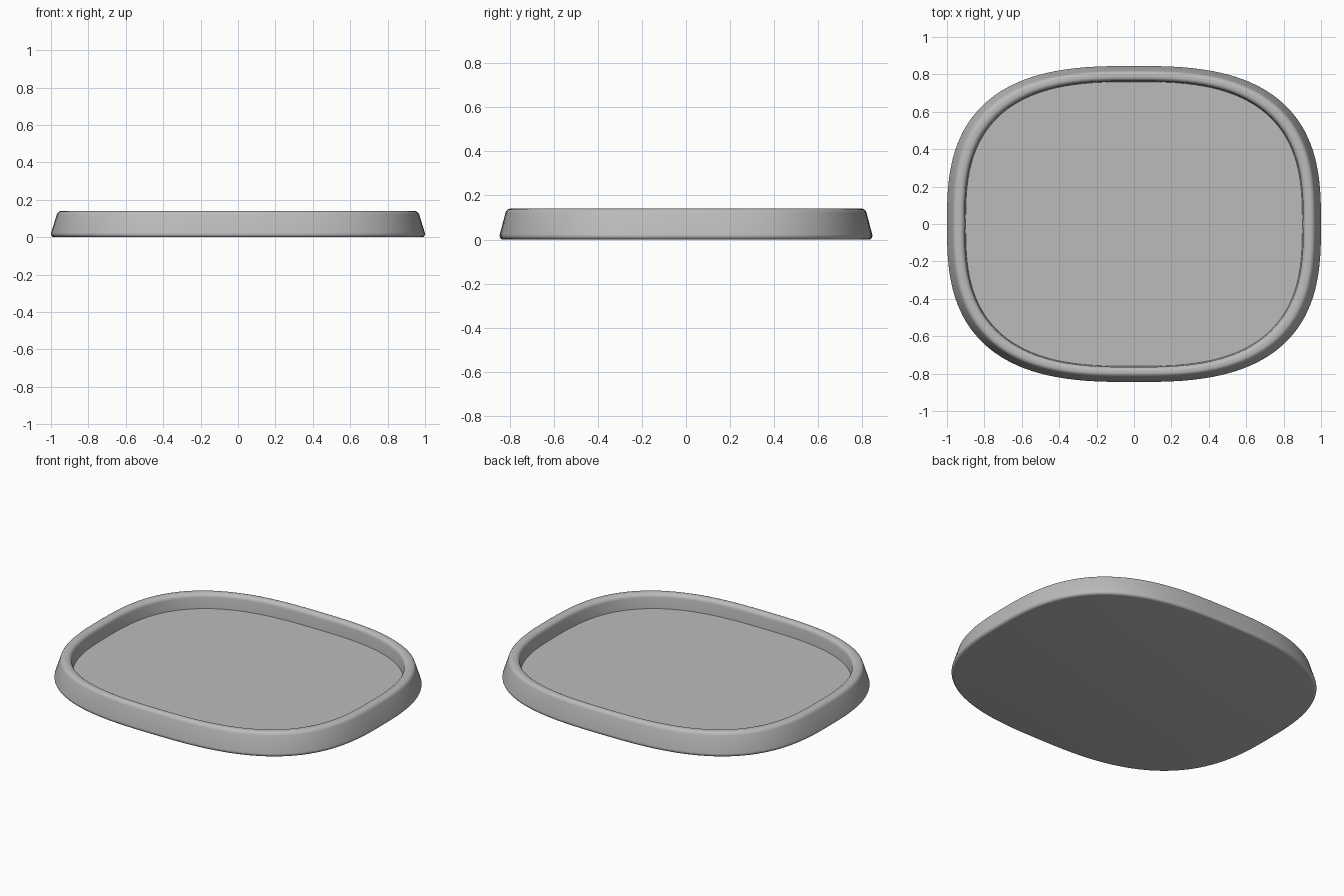
import bpy, bmesh, math

cube = bpy.data.objects.get("Cube")
if cube:
    bpy.data.objects.remove(cube, do_unlink=True)

HALF_X, HALF_Y, POWER, SEGMENTS = 1.0, 0.845, 2.8, 128


def make_material(name, rgb):
    mat = bpy.data.materials.new(name)
    mat.use_nodes = True
    colour = (*rgb, 1.0)
    mat.diffuse_color = colour
    mat.node_tree.nodes["Principled BSDF"].inputs["Base Color"].default_value = colour
    return mat


def outline(angle):
    # Rounded rectangle as a superellipse
    c, s = math.cos(angle), math.sin(angle)
    x = math.copysign(abs(c) ** (2 / POWER), c)
    y = math.copysign(abs(s) ** (2 / POWER), s)
    return HALF_X * x, HALF_Y * y


def arc(cx, cz, radius, start, end, steps=5):
    for i in range(steps + 1):
        a = math.radians(start + (end - start) * i / steps)
        yield cx + radius * math.cos(a), cz + radius * math.sin(a)


# Cross-section: bottom edge, sloped outer wall, rounded lip, inner wall
profile = [(0.982, 0.0)]
profile += arc(0.982, 0.018, 0.018, -70, 15)
profile += arc(0.943, 0.113, 0.027, 15, 90)
profile += arc(0.931, 0.114, 0.026, 90, 175)
profile += [(0.90, 0.05)]

bm = bmesh.new()
rings = []
for scale, z in profile:
    ring = []
    for i in range(SEGMENTS):
        x, y = outline(math.tau * i / SEGMENTS)
        ring.append(bm.verts.new((x * scale, y * scale, z)))
    rings.append(ring)

for low, high in zip(rings, rings[1:]):
    for i in range(SEGMENTS):
        j = (i + 1) % SEGMENTS
        bm.faces.new((low[i], low[j], high[j], high[i]))

# Flat underside and recessed floor
bm.faces.new(list(reversed(rings[0])))
bm.faces.new(rings[-1])
bmesh.ops.recalc_face_normals(bm, faces=bm.faces)

mesh = bpy.data.meshes.new("tray")
bm.to_mesh(mesh)
bm.free()
mesh.materials.append(make_material("mid grey", (0.5, 0.5, 0.5)))
tray = bpy.data.objects.new("tray", mesh)
bpy.context.collection.objects.link(tray)

bpy.ops.object.select_all(action="DESELECT")
tray.select_set(True)
bpy.context.view_layer.objects.active = tray
bpy.ops.object.shade_smooth_by_angle(angle=math.radians(40))
